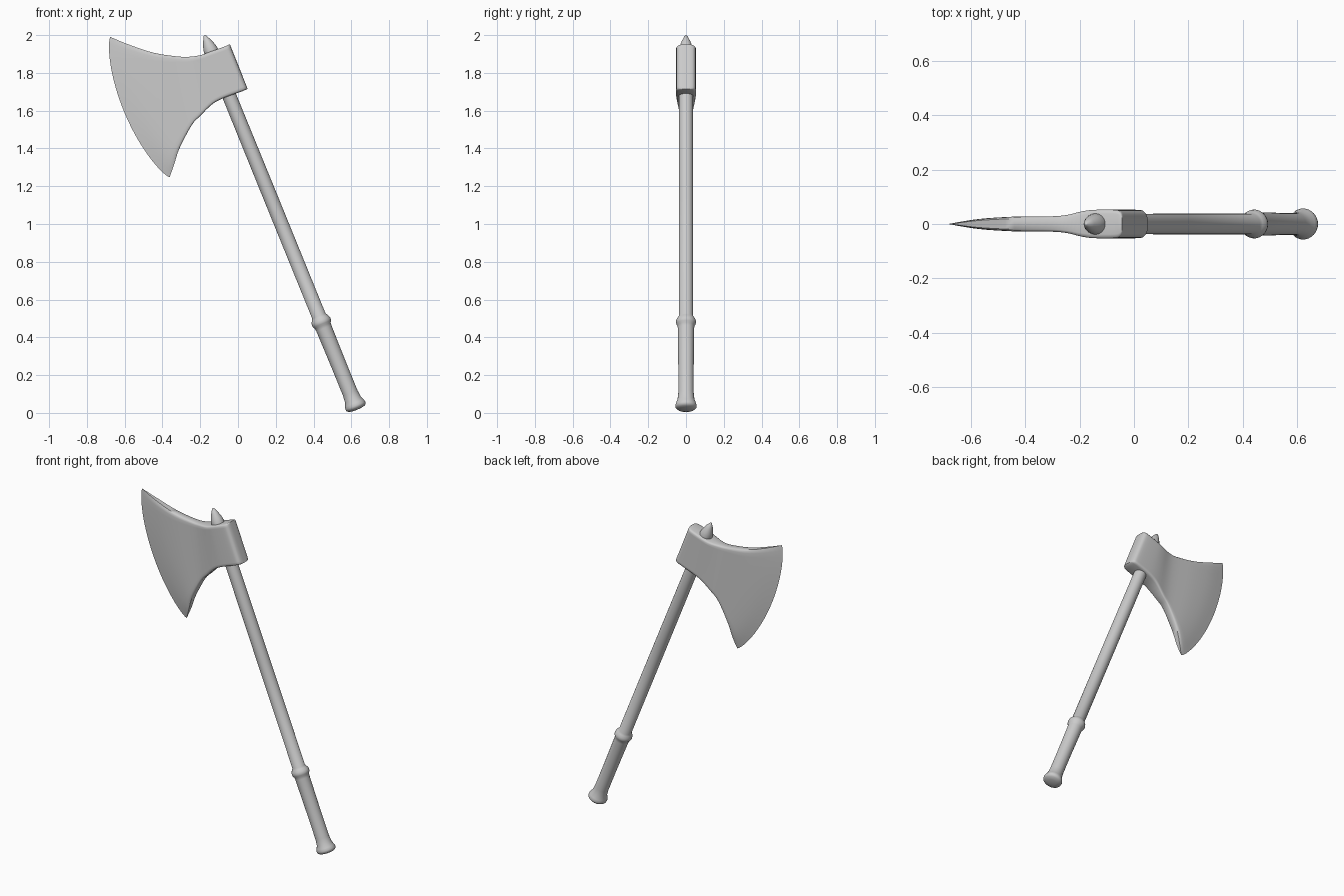
import bpy, bmesh, math
from mathutils import Vector, Matrix

if "Cube" in bpy.data.objects:
    bpy.data.objects.remove(bpy.data.objects["Cube"])

BASE = Vector((0.628, 0, 0.022))            # bottom of the haft
AXIS = Vector((-0.377, 0, 0.926)).normalized()
ROT = Vector((0, 0, 1)).rotation_difference(AXIS).to_matrix().to_4x4()


def finish(bm, name, angle):
    bmesh.ops.remove_doubles(bm, verts=bm.verts, dist=1e-5)
    bmesh.ops.recalc_face_normals(bm, faces=bm.faces)
    mesh = bpy.data.meshes.new(name)
    bm.to_mesh(mesh)
    bm.free()
    ob = bpy.data.objects.new(name, mesh)
    bpy.context.collection.objects.link(ob)
    bpy.ops.object.select_all(action='DESELECT')
    ob.select_set(True)
    bpy.context.view_layer.objects.active = ob
    bpy.ops.object.shade_smooth_by_angle(angle=math.radians(angle))
    return ob


def lathe(name, profile, angle=50, n=32):
    """Spin (radius, distance along haft) points about the haft axis."""
    bm = bmesh.new()
    rings = [[bm.verts.new((r * math.cos(2 * math.pi * k / n),
                            r * math.sin(2 * math.pi * k / n), t))
              for k in range(n)] for r, t in profile]
    for a, b in zip(rings, rings[1:]):
        for k in range(n):
            bm.faces.new((a[k], a[(k + 1) % n], b[(k + 1) % n], b[k]))
    bmesh.ops.dissolve_degenerate(bm, dist=1e-6, edges=bm.edges)
    bm.transform(Matrix.Translation(BASE) @ ROT)
    return finish(bm, name, angle)


# Haft with flared knob, grip and ring
lathe("haft", [(0, -0.006), (0.025, -0.005), (0.046, 0), (0.055, 0.008), (0.057, 0.018),
               (0.053, 0.032), (0.045, 0.05), (0.041, 0.09), (0.041, 0.25), (0.043, 0.46),
               (0.045, 0.475), (0.051, 0.485), (0.053, 0.495), (0.051, 0.507),
               (0.044, 0.52), (0.038, 0.53), (0.038, 1.2), (0.037, 2.0), (0, 2.0)])

# Spike on the top of the haft
lathe("top_spike", [(0, 1.98), (0.034, 1.98), (0.039, 2.03), (0.038, 2.05), (0.033, 2.072),
                    (0.021, 2.104), (0.006, 2.132), (0, 2.136)])

# Axe head stations from poll to edge: top x,z, bottom x,z, half thickness, edge bulge
STATIONS = [
    (-0.043, 1.952, 0.051, 1.716, 0.000, 0),
    (-0.044, 1.951, 0.050, 1.715, 0.026, 0),
    (-0.052, 1.948, 0.042, 1.711, 0.044, 0),
    (-0.075, 1.938, 0.018, 1.701, 0.052, 0),
    (-0.150, 1.911, -0.070, 1.669, 0.052, 0),
    (-0.195, 1.895, -0.135, 1.635, 0.046, 0),
    (-0.250, 1.886, -0.200, 1.572, 0.033, 0),
    (-0.310, 1.886, -0.245, 1.523, 0.028, 0.005),
    (-0.440, 1.905, -0.310, 1.400, 0.027, 0.025),
    (-0.570, 1.947, -0.338, 1.315, 0.018, 0.055),
    (-0.676, 1.990, -0.362, 1.248, 0.000, 0.087)]
ROWS = [0, 0.012, 0.035] + [0.08 + 0.84 * i / 14 for i in range(15)] + [0.965, 0.988, 1]


def rim(s):
    """Rounds the upper and lower borders of the head."""
    d = min(s, 1 - s)
    return 0.72 if d < 0.005 else 0.92 if d < 0.02 else 1


def smooth(points, steps=4):
    """Catmull-Rom refinement of the stations."""
    out = []
    for i in range(len(points) - 1):
        p = [Vector(points[min(max(j, 0), len(points) - 1)]) for j in range(i - 1, i + 3)]
        for k in range(steps):
            u = k / steps
            out.append(0.5 * (2 * p[1] + (p[2] - p[0]) * u
                              + (2 * p[0] - 5 * p[1] + 4 * p[2] - p[3]) * u ** 2
                              + (3 * p[1] - p[0] - 3 * p[2] + p[3]) * u ** 3))
    return out + [Vector(points[-1])]


bm = bmesh.new()
sheets = {1: [], -1: []}
for tx, tz, bx, bz, t, bulge in smooth(STATIONS):
    top, bot = Vector((tx, 0, tz)), Vector((bx, 0, bz))
    down = (bot - top).normalized()
    out = Vector((down.z, 0, -down.x))
    for side, cols in sheets.items():
        col = []
        for s in ROWS:
            p = top.lerp(bot, s) + out * bulge * (4 * s * (1 - s)) ** 0.75
            p.y = side * max(t, 0) * rim(s)
            col.append(bm.verts.new(p))
        cols.append(col)
for cols in sheets.values():
    for a, b in zip(cols, cols[1:]):
        for j in range(len(ROWS) - 1):
            bm.faces.new((a[j], b[j], b[j + 1], a[j + 1]))
# Close the upper and lower borders
for j in (0, len(ROWS) - 1):
    f, g = sheets[1], sheets[-1]
    for i in range(len(f) - 1):
        bm.faces.new((f[i][j], f[i + 1][j], g[i + 1][j], g[i][j]))
bmesh.ops.dissolve_degenerate(bm, dist=1e-6, edges=bm.edges)
finish(bm, "axe_head", 50)
